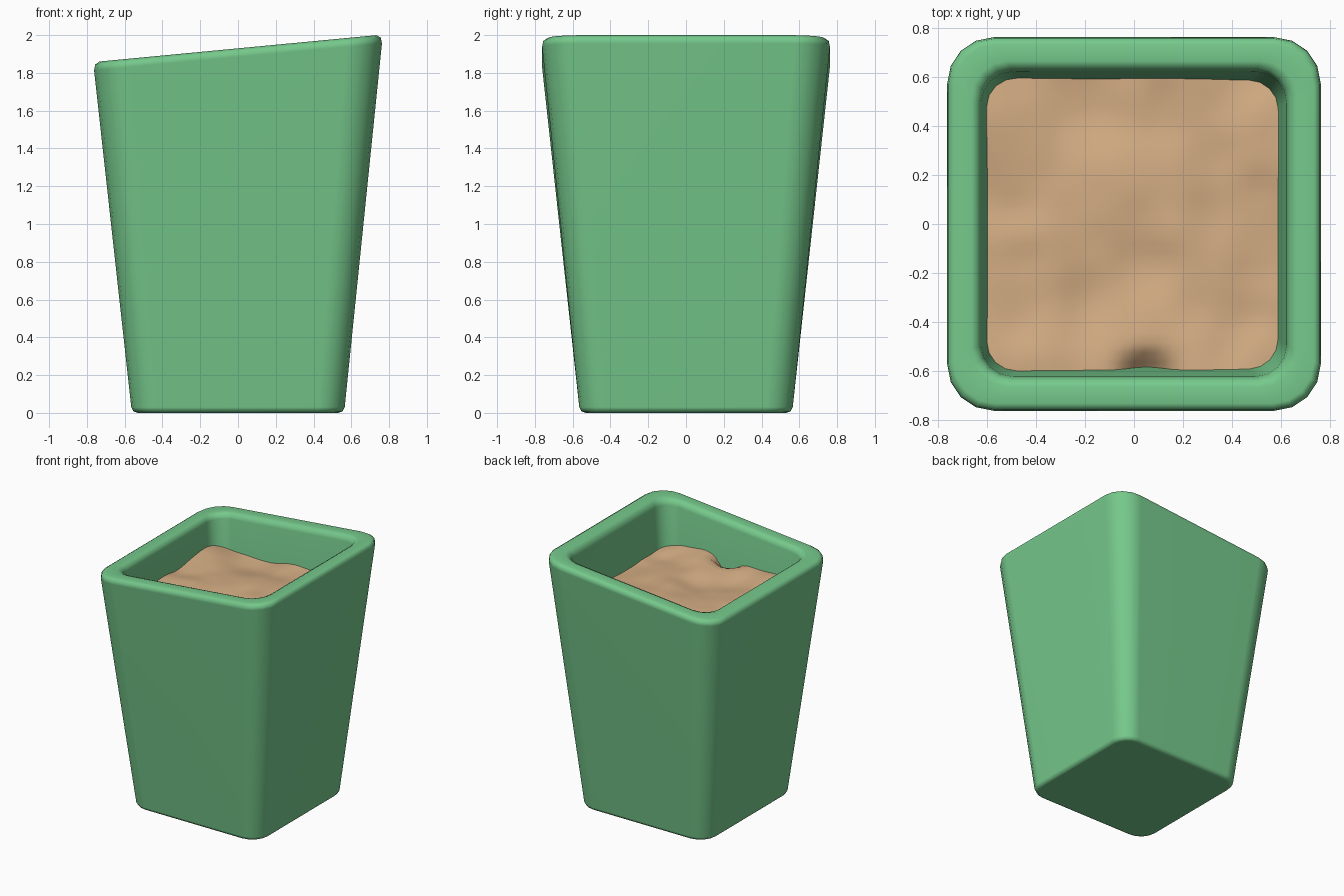
import bpy, bmesh, math
from mathutils import Vector, noise

if "Cube" in bpy.data.objects:
    bpy.data.objects.remove(bpy.data.objects["Cube"])

SLOPE = 0.095    # tilt of the rim along x
RIM_Z = 1.93     # rim height at the centre


def material(name, color):
    m = bpy.data.materials.new(name)
    m.diffuse_color = color
    m.use_nodes = True
    m.node_tree.nodes["Principled BSDF"].inputs["Base Color"].default_value = m.diffuse_color
    return m


def finish(bm, name, mat):
    bmesh.ops.recalc_face_normals(bm, faces=bm.faces)
    me = bpy.data.meshes.new(name)
    bm.to_mesh(me)
    bm.free()
    ob = bpy.data.objects.new(name, me)
    bpy.context.collection.objects.link(ob)
    me.materials.append(mat)
    for p in me.polygons:
        p.use_smooth = True
    return ob


def ring(bm, half, z, radius, segs=4):
    """Rounded square, sheared so that the rim slopes up towards +x."""
    verts = []
    c = half - radius
    for q, (sx, sy) in enumerate(((1, 1), (-1, 1), (-1, -1), (1, -1))):
        for i in range(segs + 1):
            a = math.pi / 2 * (q + i / segs)
            x = sx * c + radius * math.cos(a)
            y = sy * c + radius * math.sin(a)
            verts.append(bm.verts.new((x, y, z + SLOPE * x * z / RIM_Z)))
    return verts


# planter: outer wall, rounded rim, inner wall and floor
profile = [  # half width, height, corner radius
    (0.53, 0.0, 0.11), (0.553, 0.008, 0.13), (0.565, 0.03, 0.14),
    (0.762, 1.885, 0.19), (0.756, 1.915, 0.185), (0.733, 1.93, 0.17),
    (0.665, 1.93, 0.15), (0.638, 1.918, 0.135), (0.622, 1.885, 0.125),
    (0.59, 1.6, 0.12), (0.43, 0.14, 0.09),
]
bm = bmesh.new()
rings = [ring(bm, *p) for p in profile]
for a, b in zip(rings, rings[1:]):
    n = len(a)
    for i in range(n):
        j = (i + 1) % n
        bm.faces.new((a[i], a[j], b[j], b[i]))
bm.faces.new(rings[0])
bm.faces.new(rings[-1])
planter = finish(bm, "planter", material("green_glaze", (0.18, 0.58, 0.26, 1)))
wn = planter.modifiers.new("weighted_normals", 'WEIGHTED_NORMAL')
wn.keep_sharp = True

# soil: bumpy rounded-square sheet, edges tucked into the wall
HALF, R = 0.605, 0.13
bm = bmesh.new()
bmesh.ops.create_grid(bm, x_segments=30, y_segments=30, size=HALF)
for v in bm.verts:
    x, y = v.co.x, v.co.y
    dx, dy = abs(x) - (HALF - R), abs(y) - (HALF - R)
    if dx > 0 and dy > 0:
        k = max(dx, dy) / math.hypot(dx, dy)
        x = math.copysign(HALF - R + dx * k, x)
        y = math.copysign(HALF - R + dy * k, y)
    z = 1.63 + 0.05 * noise.noise(Vector((x * 2.5, y * 2.5, 3.1)))
    z += 0.015 * noise.noise(Vector((x * 6, y * 6, 7.7)))
    z -= 0.12 * math.exp(-((x - 0.05) / 0.08) ** 2 - ((y + 0.6) / 0.06) ** 2)
    v.co = (x, y, z)
finish(bm, "soil", material("soil_brown", (0.66, 0.42, 0.23, 1)))
